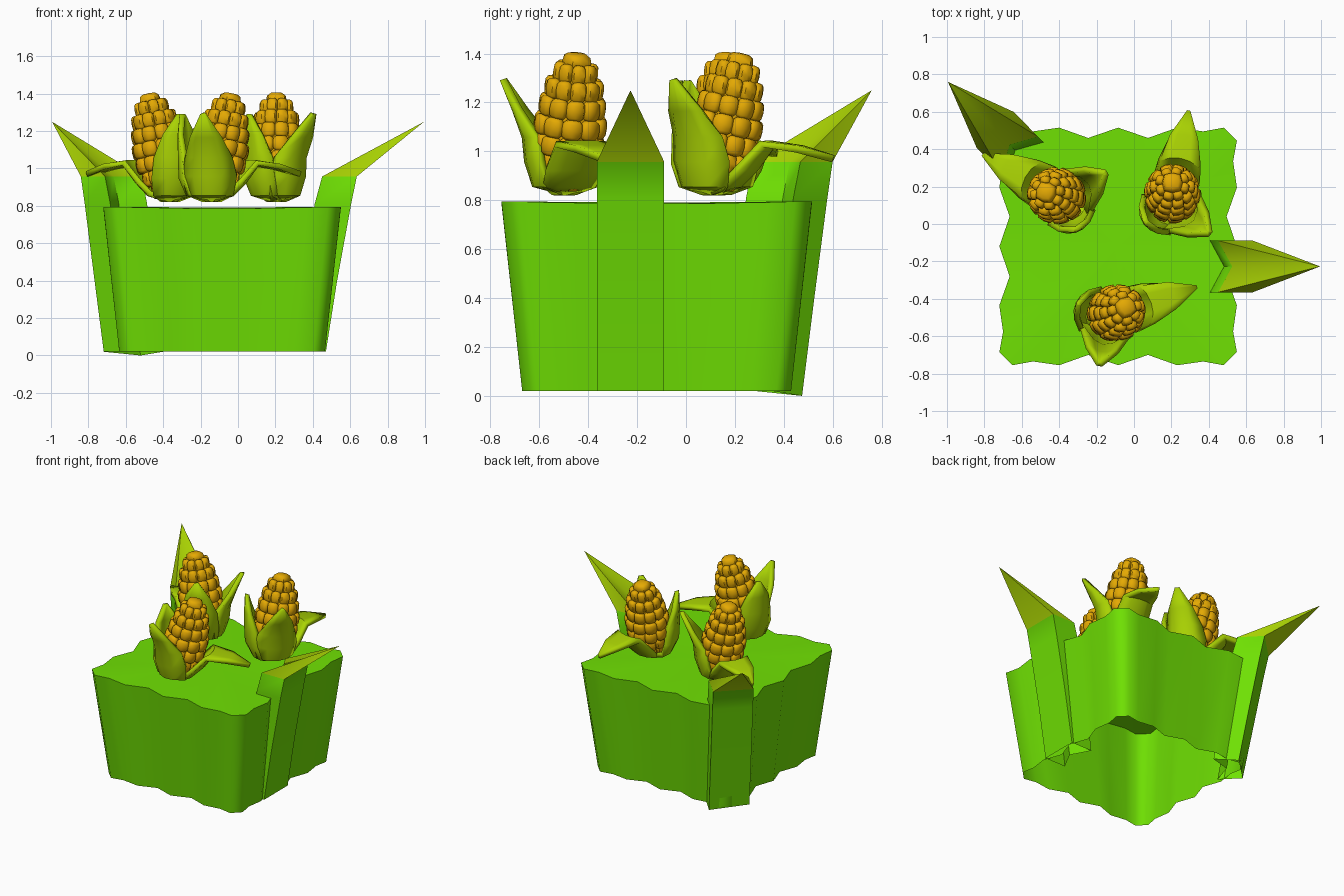
import bpy, bmesh, math
from mathutils import Matrix, Vector

if "Cube" in bpy.data.objects:
    bpy.data.objects.remove(bpy.data.objects["Cube"])


def material(name, rgb):
    m = bpy.data.materials.new(name)
    m.diffuse_color = (*rgb, 1)
    m.use_nodes = True
    m.node_tree.nodes["Principled BSDF"].inputs["Base Color"].default_value = m.diffuse_color
    return m


GREEN = material("leaf green", (0.16, 0.75, 0.001))
LIME = material("husk lime", (0.40, 0.65, 0.001))
GOLD = material("kernel gold", (0.78, 0.40, 0.001))


def finish(name, bm, mats, angle, matrix=Matrix()):
    bmesh.ops.recalc_face_normals(bm, faces=bm.faces)
    me = bpy.data.meshes.new(name)
    bm.to_mesh(me)
    bm.free()
    for m in mats:
        me.materials.append(m)
    for p in me.polygons:
        p.use_smooth = True
    me.set_sharp_from_angle(angle=math.radians(angle))
    ob = bpy.data.objects.new(name, me)
    ob.matrix_world = matrix
    bpy.context.collection.objects.link(ob)
    return ob


def bridge(bm, a, b, closed=True):
    n = len(a)
    return [bm.faces.new((a[i], a[(i + 1) % n], b[(i + 1) % n], b[i]))
            for i in range(n if closed else n - 1)]


def spin(deg, x=0, y=0, z=0):
    return Matrix.Translation((x, y, z)) @ Matrix.Rotation(math.radians(deg), 4, 'Z')


# Plant block: tapered wavy square, open underneath
bm = bmesh.new()
side = [(-.565, .635), (-.455, .615), (-.315, .635), (-.16, .58), (0, .635),
        (.16, .58), (.315, .635), (.455, .615), (.565, .635)]
outline = [spin(90 * k) @ Vector((d, t, 0)) for k in range(4) for t, d in side]
low = [bm.verts.new((p.x * .866, p.y * .866, .02)) for p in outline]
top = [bm.verts.new((p.x, p.y, .777 + .025 * p.length ** 2)) for p in outline]
bridge(bm, low, top)
mid = bm.verts.new((0, 0, .79))
for i in range(len(top)):
    bm.faces.new((top[i], top[(i + 1) % len(top)], mid))
finish("plant_block", bm, [GREEN], 60, Matrix.Translation((-.085, -.12, 0)))


# Tall side leaves: notched open-footed stems with pointed lime tips
def side_leaf(name, matrix, foot_z, foot_x):
    bm = bmesh.new()
    loops = []
    for z, outer, inner in [(foot_z, foot_x, foot_x - .17), (.4, .53, .35),
                            (.81, .605, .41), (.957, .635, .45)]:
        pts = [(outer, -.138), (outer, .138), (inner, .138), (inner + .075, 0), (inner, -.138)]
        loops.append([bm.verts.new((x, y, z)) for x, y in pts])
    for v in loops[0][1:]:
        v.co.z = .02
    for a, b in zip(loops, loops[1:]):
        bridge(bm, a, b)
    tip = bm.verts.new((.995, 0, 1.25))
    last = loops[-1]
    for i in range(5):
        bm.faces.new((last[i], last[(i + 1) % 5], tip)).material_index = 1
    finish(name, bm, [GREEN, LIME], 45, matrix)


side_leaf("right_leaf", spin(0, 0, -.227), .02, .47)
side_leaf("back_left_leaf", spin(134.5, -.297, .05), 0, .46)


# Husk leaf: rows of radius, height, half width, cup depth
def husk_leaf(name, rows, matrix):
    bm = bmesh.new()
    strips = [[bm.verts.new((r - cup * s * s, w * s, z)) for s in (-1, -.5, 0, .5, 1)]
              for r, z, w, cup in rows]
    for a, b in zip(strips, strips[1:]):
        bridge(bm, a, b, False)
    ob = finish(name, bm, [LIME], 45, matrix)
    mod = ob.modifiers.new("thickness", 'SOLIDIFY')
    mod.thickness = .03
    mod.offset = 0


DROOP = [(.0, .835, .05, .0), (.11, .865, .11, .05), (.175, .93, .12, .05), (.25, 1.03, .11, .03),
         (.37, 1.01, .075, .01), (.50, .97, .008, 0)]
FLARE = [(.0, .835, .05, .0), (.12, .865, .12, .07), (.15, .96, .14, .085), (.16, 1.06, .12, .075),
         (.20, 1.17, .08, .03), (.25, 1.295, .01, 0)]
UPRIGHT = [(.0, .835, .05, .0), (.13, .865, .11, .06), (.17, .95, .125, .075), (.175, 1.06, .115, .07),
           (.175, 1.18, .08, .03), (.17, 1.29, .01, 0)]

# Cob: rings of height along axis, radius
RINGS = [(.045, .065), (.115, .10), (.19, .12), (.268, .124), (.346, .112),
         (.42, .095), (.485, .066)]


def kernel(bm, matrix):
    # squarish ball
    verts = bmesh.ops.create_uvsphere(bm, u_segments=8, v_segments=6, radius=1)["verts"]
    for v in verts:
        v.co = Vector([math.copysign(abs(c) ** .65, c) for c in v.co])
    bmesh.ops.transform(bm, matrix=matrix, verts=verts)


def cob(name, matrix):
    bm = bmesh.new()
    for k, (h, r) in enumerate(RINGS):
        n = 10 if r > .09 else 8
        for i in range(n):
            a = 360 * (i + .1 * k) / n
            size = Matrix.Diagonal((.028, math.pi * r / n * 1.14, .043, 1))
            kernel(bm, spin(a, 0, 0, h) @ Matrix.Translation((r, 0, 0)) @ size)
    kernel(bm, Matrix.Translation((0, 0, .528)) @ Matrix.Diagonal((.055, .055, .04, 1)))
    # solid core behind the kernels
    loops = [[bm.verts.new(spin(36 * i) @ Vector((r * .97, 0, h))) for i in range(10)]
             for h, r in RINGS]
    for a, b in zip(loops, loops[1:]):
        bridge(bm, a, b)
    bm.faces.new(loops[0])
    bm.faces.new(loops[-1])
    finish(name, bm, [GOLD], 60, matrix)


# Three ears of corn, each with a cob and three husk leaves
for label, x, y, turn in [("left", -.365, .135, 152), ("right", .205, .11, 80), ("front", -.14, -.50, 19)]:
    base = spin(turn, x, y)
    lean = Matrix.Rotation(math.radians(12), 4, 'Y')
    cob(label + "_cob", base @ spin(10, 0, 0, .847) @ lean)
    husk_leaf(label + "_drooping_husk", DROOP, base)
    husk_leaf(label + "_flared_husk", FLARE, base @ spin(-119))
    husk_leaf(label + "_upright_husk", UPRIGHT, base @ spin(135))
